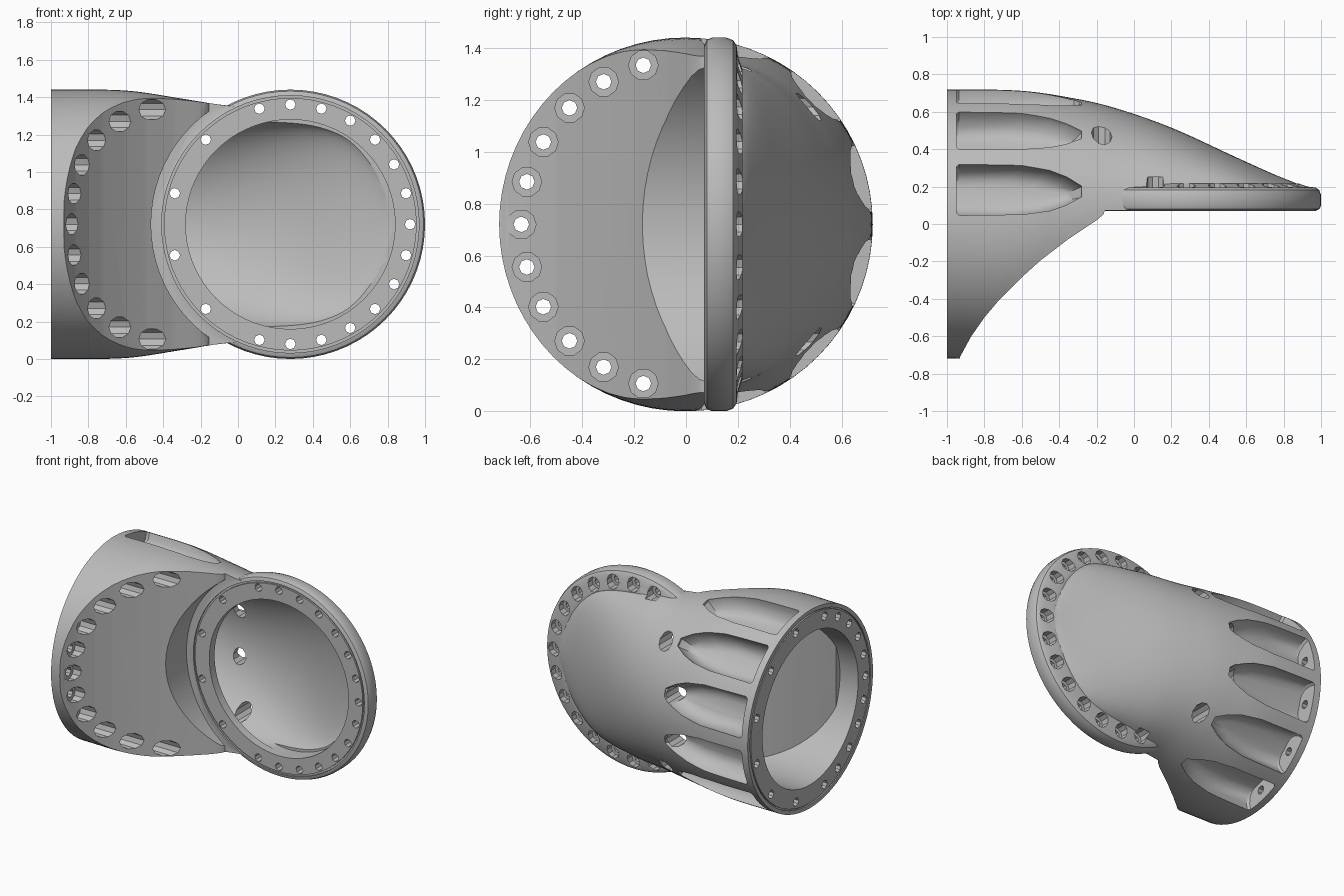
import bpy, bmesh, math
from mathutils import Vector

if "Cube" in bpy.data.objects:
    bpy.data.objects.remove(bpy.data.objects["Cube"])

R, ZC, BX = 0.72, 0.72, 0.28      # flange radius, axis height, front flange centre x

grey = bpy.data.materials.new("grey_metal")
grey.use_nodes = True
grey.diffuse_color = (0.5, 0.5, 0.5, 1)
grey.node_tree.nodes["Principled BSDF"].inputs["Base Color"].default_value = (0.5, 0.5, 0.5, 1)


def finish(bm, name):
    bmesh.ops.recalc_face_normals(bm, faces=bm.faces[:])
    me = bpy.data.meshes.new(name)
    bm.to_mesh(me)
    bm.free()
    me.materials.append(grey)
    ob = bpy.data.objects.new(name, me)
    bpy.context.collection.objects.link(ob)
    return ob


def combine(target, tool, op="DIFFERENCE"):
    """Boolean the tool into the target, then drop the tool."""
    mod = target.modifiers.new("cut", "BOOLEAN")
    mod.operation, mod.object, mod.solver = op, tool, "MANIFOLD"
    bpy.context.view_layer.objects.active = target
    bpy.ops.object.modifier_apply(modifier=mod.name)
    bpy.data.objects.remove(tool)


def bridge(bm, rings, closed=False):
    """Skin a row of equal vertex loops; cap the ends unless closed."""
    n = len(rings[0])
    pairs = list(zip(rings, rings[1:])) + ([(rings[-1], rings[0])] if closed else [])
    for a, b in pairs:
        for i in range(n):
            j = (i + 1) % n
            bm.faces.new((a[i], a[j], b[j], b[i]))
    if not closed:
        bm.faces.new(rings[0])
        bm.faces.new(rings[-1])


def hermite(keys, x):
    """Smooth interpolation of key rows (x, v1, v2, ...)."""
    def slope(i, k):
        a, b = keys[max(i - 1, 0)], keys[min(i + 1, len(keys) - 1)]
        return (b[k] - a[k]) / (b[0] - a[0])
    i = 0
    while i < len(keys) - 2 and x > keys[i + 1][0]:
        i += 1
    d = keys[i + 1][0] - keys[i][0]
    t = (x - keys[i][0]) / d
    return [(2*t**3 - 3*t**2 + 1) * keys[i][k] + (t**3 - 2*t*t + t) * d * slope(i, k)
            + (3*t*t - 2*t**3) * keys[i + 1][k] + (t**3 - t*t) * d * slope(i + 1, k)
            for k in range(1, len(keys[0]))]


def loft(name, keys, steps=48, seg=72):
    """Elliptical sections along x; keys are (x, back y, centre y, half height)."""
    bm = bmesh.new()
    rings = []
    for s in range(steps + 1):
        x = keys[0][0] + (keys[-1][0] - keys[0][0]) * s / steps
        back, c, h = hermite(keys, x)
        rings.append([bm.verts.new((x, c + (back - c) * math.cos(a), ZC + h * math.sin(a)))
                      for a in (2 * math.pi * i / seg for i in range(seg))])
    bridge(bm, rings)
    return finish(bm, name)


def prism(name, pts):
    """Extrude a plan outline through the full height."""
    bm = bmesh.new()
    bridge(bm, [[bm.verts.new((x, y, z)) for x, y in pts] for z in (-0.5, 2.0)])
    return finish(bm, name)


def place(axis, r, a, d):
    """Point at radius r, angle a and depth d around one of the flange axes."""
    if axis == "x":
        return (d, r * math.cos(a), ZC + r * math.sin(a))
    return (BX + r * math.cos(a), d, ZC + r * math.sin(a))


def lathe(name, axis, profile, seg=72):
    """Revolve a closed (radius, depth) outline around a flange axis."""
    bm = bmesh.new()
    bridge(bm, [[bm.verts.new(place(axis, r, 2 * math.pi * i / seg, d)) for r, d in profile]
                for i in range(seg)], closed=True)
    return finish(bm, name)


def drills(name, axis, degs, pitch, r, d0, d1, seg=10):
    """Parallel round cutters on a bolt circle."""
    bm = bmesh.new()
    for deg in degs:
        c = Vector(place(axis, pitch, math.radians(deg), 0))
        rings = []
        for d in (d0, d1):
            ring = []
            for i in range(seg):
                a = 2 * math.pi * i / seg
                u, v = r * math.cos(a), r * math.sin(a)
                off = (d, u, v) if axis == "x" else (u, d, v)
                ring.append(bm.verts.new(c + Vector(off)))
            rings.append(ring)
        bridge(bm, rings)
    return finish(bm, name)


# Outer elbow body
body = loft("elbow_pipe_housing", [
    (-1, .72, 0, .72), (-.6, .712, 0, .715), (-.3, .668, .04, .672), (-.1, .62, .08, .64),
    (.2, .515, .14, .61), (.55, .355, .17, .54), (.75, .265, .17, .38), (.85, .225, .17, .19),
    (.885, .21, .17, .06)])

# Concave front hollow between the two flanges
combine(body, prism("front_hollow", [
    (-.93, -1), (-.93, -.71), (-.87, -.6), (-.8, -.5), (-.72, -.405), (-.6, -.285), (-.5, -.195),
    (-.35, -.08), (-.2, .02), (-.165, .05), (-.155, .072), (1.2, .072), (1.2, -1)]))
combine(body, drills("flange_clearance", "y", [0], 0, .745, -1, .072, 72))

# Front flange ring with rounded rim and a back face rising toward the body
combine(body, lathe("front_flange", "y", [
    (.55, .07), (.69, .07), (.712, .08), (R, .1), (R, .155), (.71, .182), (.69, .195),
    (.65, .2), (.6, .217), (.55, .217)]), "UNION")

# Inner passage
bore = loft("inner_passage", [
    (-1.02, .55, 0, .55), (-.6, .55, 0, .55), (-.3, .52, .03, .55), (.2, .42, .14, .555),
    (.55, .285, .16, .49), (.75, .215, .16, .305), (.82, .19, .16, .14)])
combine(bore, prism("passage_front_wall", [
    (-.85, -1), (-.85, -.51), (-.77, -.405), (-.66, -.275), (-.57, -.18), (-.5, -.115),
    (-.485, .13), (1.2, .13), (1.2, -1)]))
combine(body, bore)
combine(body, drills("front_opening", "y", [0], 0, .56, 0, .19, 72))

# Thin grooves on both sealing faces
combine(body, lathe("front_groove", "y", [(.675, .05), (.688, .05), (.688, .082), (.675, .082)]))
combine(body, lathe("side_groove", "x", [(.682, -1.05), (.692, -1.05), (.692, -.988), (.682, -.988)]))

# Long round-bottomed bolt pockets around the back of the tube
outline = [(-.95, -.13), (-.935, -.145), (-.6, -.14), (-.45, -.115), (-.36, -.08), (-.28, -.03)]
outline += [(x, -t) for x, t in reversed(outline)]
for deg in (-75, -45, -15, 15, 45, 75):
    a = math.radians(deg)
    out, tan = Vector((0, math.cos(a), math.sin(a))), Vector((0, -math.sin(a), math.cos(a)))
    bm = bmesh.new()
    rings = []
    for r, k, inset in ((.577, .35, .1), (.585, .6, .07), (.61, .82, .04), (.66, .96, 0), (.85, 1.02, 0)):
        rings.append([bm.verts.new(Vector((x if x < -.9 else x - inset, 0, ZC)) + out * r + tan * t * k)
                      for x, t in outline])
    bridge(bm, rings)
    combine(body, finish(bm, "bolt_pocket"))

# Bolt holes of the side flange
front_degs = [180 + 15 * i for i in range(-5, 6)]
back_degs = [-75, -45, -15, 15, 45, 75]
combine(body, drills("side_counterbores", "x", front_degs, .635, .057, -.92, -.34))
combine(body, drills("side_holes", "x", front_degs + back_degs, .635, .03, -1.1, -.85, 8))

# Bolt holes of the front flange
rim_degs = [15 * i for i in range(-7, 8)]
deep_degs = [135, 165, 195, 225]
combine(body, drills("front_counterbores", "y", rim_degs, .64, .05, .15, .25))
combine(body, drills("deep_counterbores", "y", deep_degs, .64, .055, .16, 1))
combine(body, drills("front_holes", "y", rim_degs + deep_degs, .64, .028, 0, .3, 8))

# Smooth shading with sharp edges
bpy.ops.object.select_all(action="DESELECT")
body.select_set(True)
bpy.context.view_layer.objects.active = body
bpy.ops.object.shade_smooth_by_angle(angle=math.radians(30))
